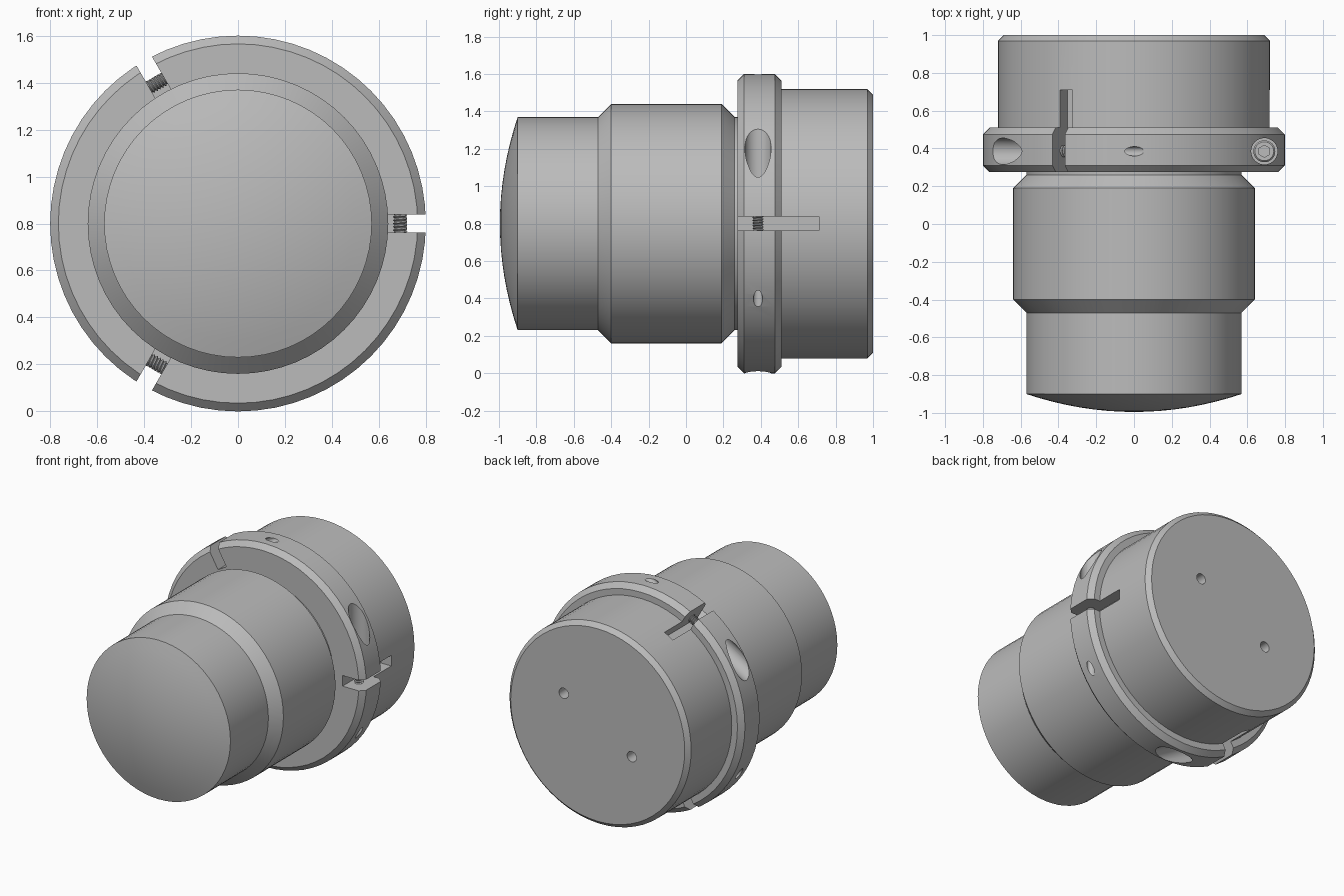
import bpy, bmesh, math
from mathutils import Matrix, Vector

if "Cube" in bpy.data.objects:
    bpy.data.objects.remove(bpy.data.objects["Cube"], do_unlink=True)

SEGMENTS = 64
AXIS_Z = 0.8        # height of the turning axis
SCREW_R = 0.69      # distance of clamp screws from the axis
SCREW_Y = 0.385

steel = bpy.data.materials.new("grey_steel")
steel.use_nodes = True
steel.diffuse_color = (0.5, 0.5, 0.5, 1)
steel.node_tree.nodes["Principled BSDF"].inputs["Base Color"].default_value = (0.5, 0.5, 0.5, 1)


def add_object(name, bm, matrix):
    mesh = bpy.data.meshes.new(name)
    bm.to_mesh(mesh)
    bm.free()
    mesh.materials.append(steel)
    obj = bpy.data.objects.new(name, mesh)
    bpy.context.collection.objects.link(obj)
    obj.matrix_world = matrix
    return obj


def cylinder(name, radius, low, high, matrix, sides=32):
    """Cylinder along local z from low to high."""
    bm = bmesh.new()
    bmesh.ops.create_cone(bm, cap_ends=True, segments=sides, radius1=radius, radius2=radius,
                          depth=high - low, matrix=Matrix.Translation((0, 0, (low + high) / 2)))
    return add_object(name, bm, matrix)


def box(name, low, high, matrix):
    bm = bmesh.new()
    low, high = Vector(low), Vector(high)
    bmesh.ops.create_cube(bm, size=1, matrix=Matrix.Translation((low + high) / 2)
                          @ Matrix.Diagonal((*(high - low), 1)))
    return add_object(name, bm, matrix)


def lathe(name, profile):
    """Turn (y, radius) points around the y axis."""
    bm = bmesh.new()
    verts = [bm.verts.new((r, y, 0)) for y, r in profile]
    edges = [bm.edges.new(pair) for pair in zip(verts, verts[1:])]
    bmesh.ops.spin(bm, geom=verts + edges, cent=(0, 0, 0), axis=(0, 1, 0),
                   angle=math.tau, steps=SEGMENTS, use_merge=True)
    bmesh.ops.remove_doubles(bm, verts=bm.verts, dist=1e-5)
    bmesh.ops.recalc_face_normals(bm, faces=bm.faces)
    return add_object(name, bm, Matrix.Translation((0, 0, AXIS_Z)))


def activate(obj):
    bpy.ops.object.select_all(action="DESELECT")
    obj.select_set(True)
    bpy.context.view_layer.objects.active = obj


def cut(obj, cutter):
    activate(obj)
    mod = obj.modifiers.new("cut", "BOOLEAN")
    mod.operation, mod.solver, mod.object = "DIFFERENCE", "EXACT", cutter
    bpy.ops.object.modifier_apply(modifier=mod.name)
    bpy.data.objects.remove(cutter, do_unlink=True)


def smooth(obj):
    activate(obj)
    bpy.ops.object.shade_smooth_by_angle(angle=math.radians(30))


# Turned body: domed nose, stepped barrel, collar and rear drum
nose_r, dome_h = 0.57, 0.095
dome = [(-0.995 + dome_h * (i / 8) ** 2, nose_r * i / 8) for i in range(9)]
body = lathe("turned_body", dome + [
    (-0.47, 0.57), (-0.4, 0.64), (0.19, 0.64), (0.26, 0.57), (0.275, 0.57),
    (0.275, 0.765), (0.31, 0.8), (0.475, 0.8), (0.51, 0.765), (0.51, 0.72),
    (0.97, 0.72), (1.0, 0.69), (1.0, 0)])

# Three clamp stations around the collar
for i in range(3):
    turn = Matrix.Translation((0, 0, AXIS_Z)) @ Matrix.Rotation(-i * math.tau / 3, 4, "Y")
    place = turn @ Matrix.Translation((SCREW_R, SCREW_Y, 0))

    # Radial slot, counterbore and threaded through hole
    cut(body, box("slot_cutter", (0.637, 0.2, -0.038), (0.9, 0.71, 0.038), turn))
    cut(body, cylinder("counterbore_cutter", 0.07, 0.13, 0.7, place))
    cut(body, cylinder("through_hole_cutter", 0.025, -0.7, 0.2, place, 20))

    # Socket head with hexagonal recess
    head = cylinder("screw_head_%d" % i, 0.058, 0.125, 0.2, place)
    activate(head)
    bevel = head.modifiers.new("edge", "BEVEL")
    bevel.width, bevel.segments, bevel.limit_method = 0.008, 1, "ANGLE"
    bpy.ops.object.modifier_apply(modifier=bevel.name)
    cut(head, cylinder("hex_cutter", 0.032, 0.165, 0.3, place, 6))
    smooth(head)

    # Shank core and helical thread
    smooth(cylinder("screw_core_%d" % i, 0.024, -0.15, 0.13, place, 20))
    pitch = 0.014
    bm = bmesh.new()
    points = [bm.verts.new((r, 0, z)) for r, z in ((0.022, 0), (0.031, pitch / 2), (0.022, pitch))]
    for pair in zip(points, points[1:]):
        bm.edges.new(pair)
    thread = add_object("screw_thread_%d" % i, bm, place @ Matrix.Translation((0, 0, -0.07)))
    screw = thread.modifiers.new("helix", "SCREW")
    screw.axis, screw.screw_offset, screw.iterations = "Z", pitch, 10
    screw.steps = screw.render_steps = 20
    screw.use_smooth_shade = False
    screw.use_normal_calculate = True

# Two blind pin holes in the rear face
for side in (1, -1):
    spot = Matrix.Translation((0.27 * side, 1.0, AXIS_Z + 0.155 * side))
    cut(body, cylinder("pin_hole_cutter", 0.037, -0.1, 0.1,
                       spot @ Matrix.Rotation(math.pi / 2, 4, "X"), 24))

smooth(body)
